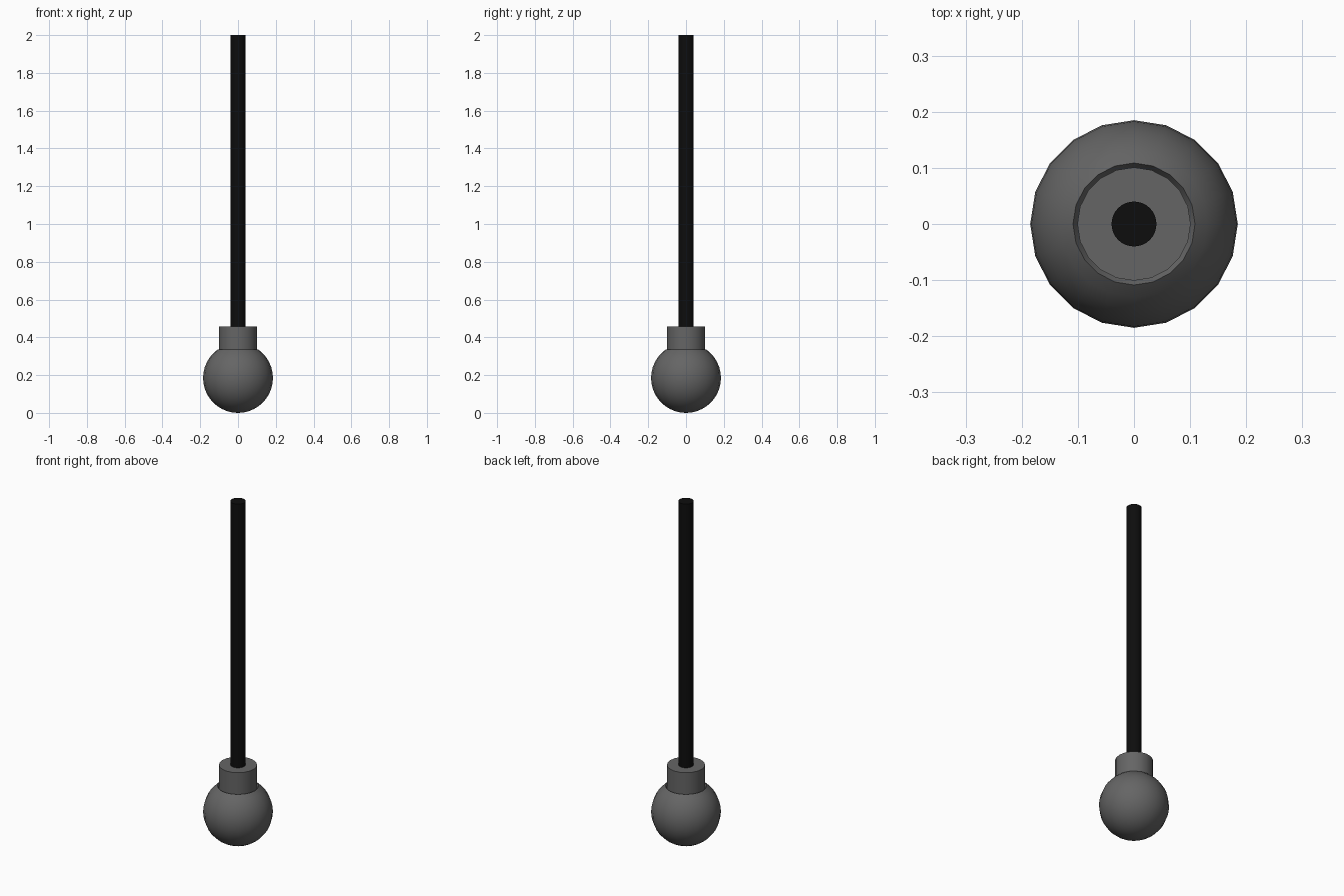
import bpy, bmesh
from math import sin, cos, radians, tau

if "Cube" in bpy.data.objects:
    bpy.data.objects.remove(bpy.data.objects["Cube"])


def material(name, shade):
    mat = bpy.data.materials.new(name)
    mat.diffuse_color = (shade, shade, shade, 1)
    mat.use_nodes = True
    mat.node_tree.nodes["Principled BSDF"].inputs["Base Color"].default_value = mat.diffuse_color
    return mat


def lathe(name, profile, sides, mat):
    """Spin an (r, z) profile around the z axis."""
    bm = bmesh.new()
    verts = [bm.verts.new((r, 0, z)) for r, z in profile]
    edges = [bm.edges.new(pair) for pair in zip(verts, verts[1:])]
    bmesh.ops.spin(bm, geom=verts + edges, cent=(0, 0, 0), axis=(0, 0, 1),
                   angle=tau, steps=sides)
    bmesh.ops.remove_doubles(bm, verts=bm.verts, dist=0.0005)
    bmesh.ops.recalc_face_normals(bm, faces=bm.faces)
    mesh = bpy.data.meshes.new(name)
    bm.to_mesh(mesh)
    bm.free()
    mesh.materials.append(mat)
    obj = bpy.data.objects.new(name, mesh)
    bpy.context.collection.objects.link(obj)
    bpy.ops.object.select_all(action='DESELECT')
    obj.select_set(True)
    bpy.context.view_layer.objects.active = obj
    bpy.ops.object.shade_smooth_by_angle(angle=radians(35))
    return obj


R = 0.185
grey = material("bulb_grey", 0.13)
black = material("cord_black", 0.004)

# Round bulb, open at the top ring, with a narrow lip turned inward
bulb = [(R * sin(radians(a)), R - R * cos(radians(a))) for a in range(0, 145, 9)]
bulb.append((0.101, 0.322))
lathe("bulb", bulb, 20, grey)

# Socket collar seated in the bulb opening
lathe("socket_collar", [(0.101, 0.322), (0.101, 0.458), (0, 0.458)], 20, grey)

# Hanging cord
lathe("cord", [(0.04, 0.458), (0.04, 2.0), (0, 2.0)], 32, black)
